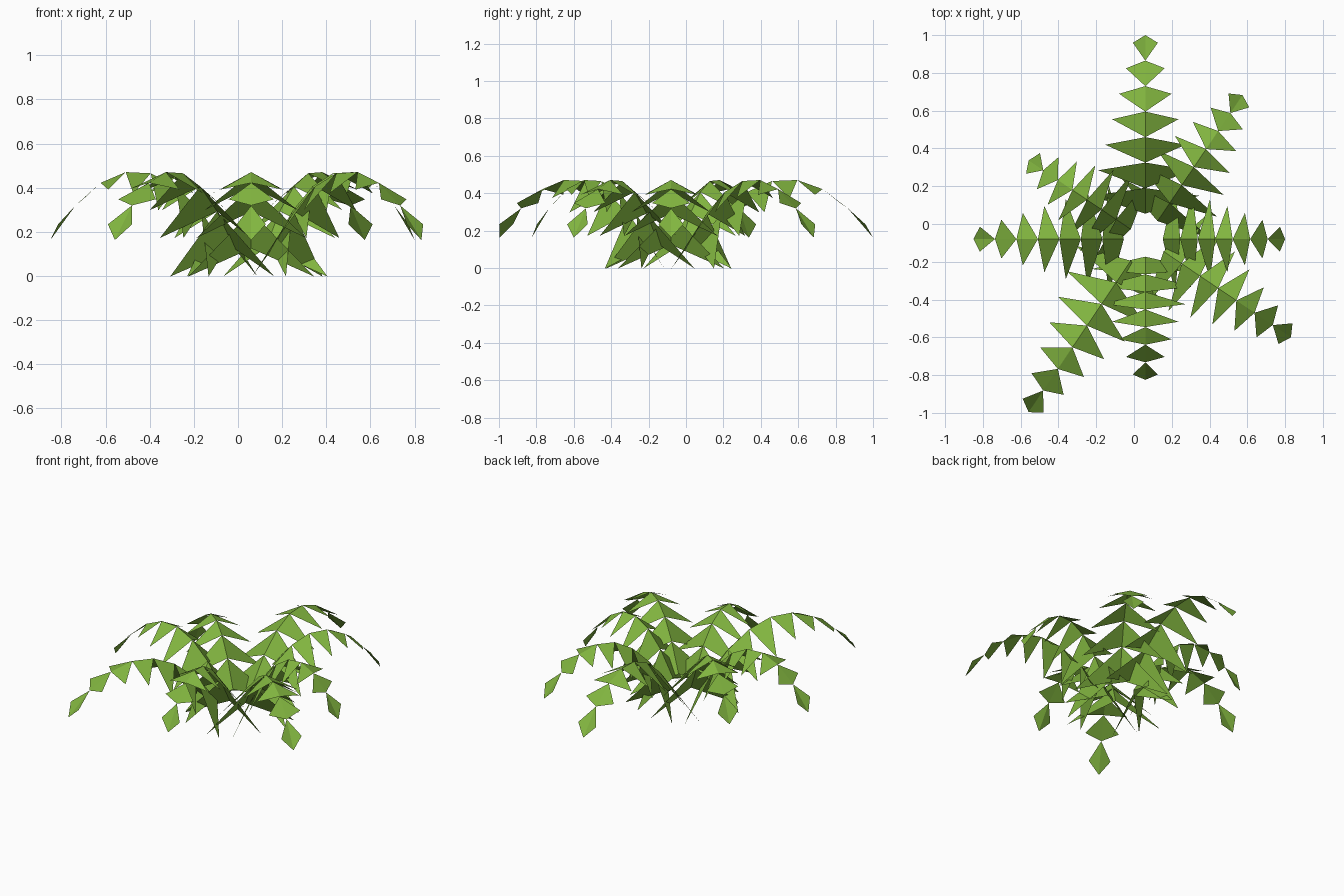
import bpy, math

if "Cube" in bpy.data.objects:
    bpy.data.objects.remove(bpy.data.objects["Cube"])

CX, CY = 0.06, -0.08          # centre the fronds grow from
green = bpy.data.materials.new("leaf_green")
green.diffuse_color = (0.22, 0.46, 0.05, 1)
green.use_nodes = True
green.node_tree.nodes["Principled BSDF"].inputs["Base Color"].default_value = green.diffuse_color

# arching spine height at joint i (1 = base, 8 = tip)
def spine_z(i):
    return 0.475 - 0.027 * (i - 4.6) ** 2

# how far each leaflet's side points hang below the spine
DROOP = [0.245, 0.20, 0.15, 0.095, 0.045, 0.003, -0.024]

# one frond: seven folded kite leaflets, narrowing to the tip
def frond(name, angle, length):
    a = math.radians(angle)
    verts, faces = [], []

    def put(r, s, z):
        verts.append((CX + r * math.cos(a) - s * math.sin(a),
                      CY + r * math.sin(a) + s * math.cos(a), z))

    for k in range(7):
        i, n = k + 1, len(verts)
        step = length / 8
        z0, z1 = spine_z(i), spine_z(i + 1)
        half = 0.285 - 0.0365 * k
        wing_z = z0 + (z1 - z0) * 0.7 - DROOP[k]
        put(i * step, 0, z0)
        put((i + 0.7) * step, -half, wing_z)
        put((i + 1) * step, 0, z1)
        put((i + 0.7) * step, half, wing_z)
        faces += [(n, n + 1, n + 2), (n, n + 2, n + 3)]
    mesh = bpy.data.meshes.new(name)
    mesh.from_pydata(verts, [], faces)
    mesh.materials.append(green)
    obj = bpy.data.objects.new(name, mesh)
    bpy.context.collection.objects.link(obj)

# two crosses of four fronds; the diagonal cross is slightly longer
for n, (angle, length) in enumerate([
        (90, 1.08), (180, 0.91), (270, 0.745), (0, 0.74),
        (236, 1.105), (326, 0.93), (56, 0.92), (146, 0.745)]):
    frond(f"fern_frond_{n + 1}", angle, length)
